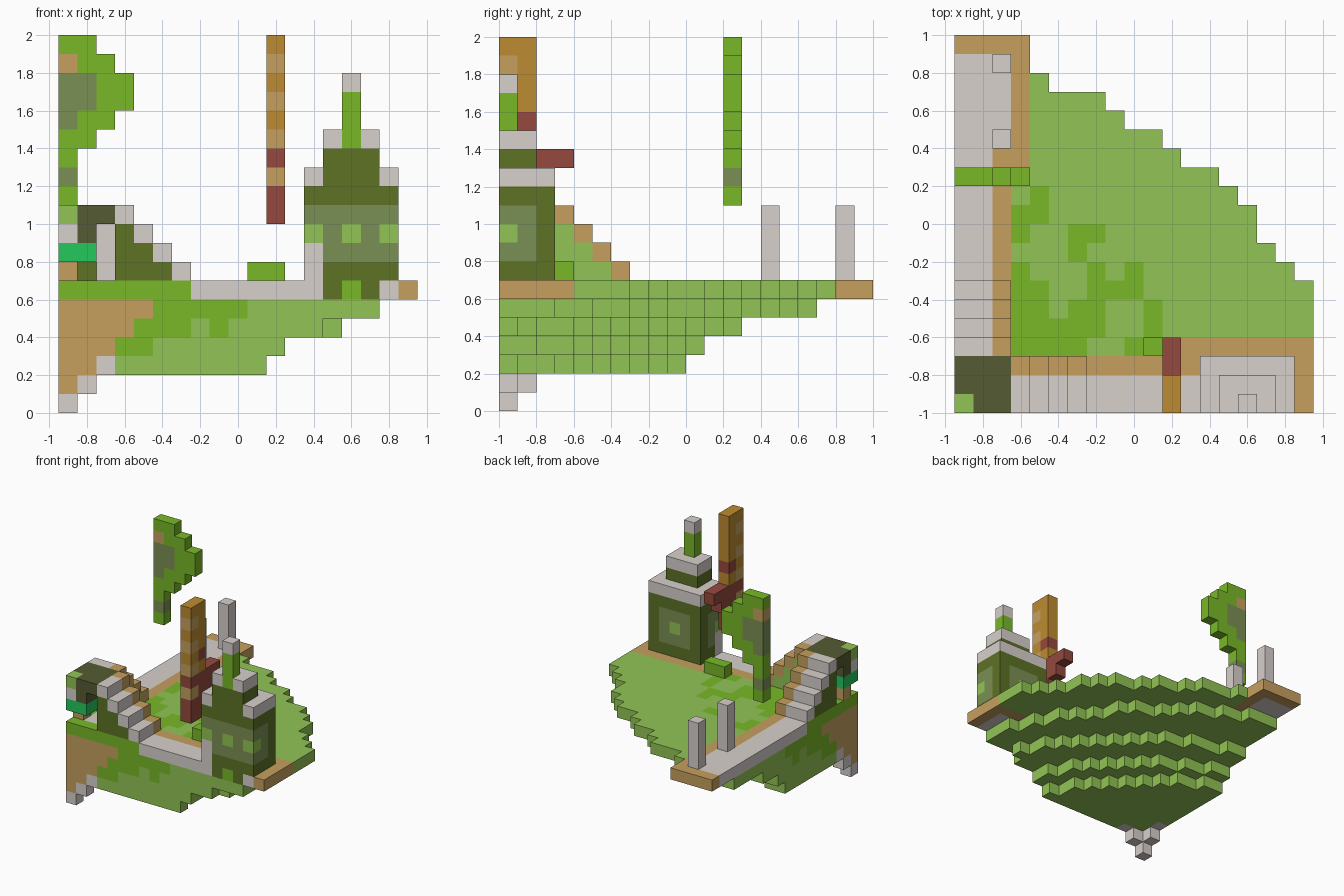
import bpy
import bmesh

if "Cube" in bpy.data.objects:
    bpy.data.objects.remove(bpy.data.objects["Cube"], do_unlink=True)

# ten flat colours: code letter -> name and display hex
PALETTE = {
    "l": ("light grass", "92C455"), "g": ("bright green", "78B927"),
    "t": ("tan trim", "C6A05F"), "s": ("pale stone", "D8D1CD"),
    "o": ("olive wall", "5D7225"), "d": ("dark olive", "545B33"),
    "m": ("moss", "7A9054"), "w": ("ochre wood", "BD8B31"),
    "r": ("brick red", "95493D"), "e": ("emerald", "24C85D"),
}


def linear(c):
    return c / 12.92 if c <= 0.04045 else ((c + 0.055) / 1.055) ** 2.4


mats = {}
for code, (label, hexa) in PALETTE.items():
    rgb = [linear(b / 255) for b in bytes.fromhex(hexa)]
    mat = bpy.data.materials.new(label)
    mat.use_nodes = True
    mat.diffuse_color = (*rgb, 1)
    bsdf = next(n for n in mat.node_tree.nodes if n.type == "BSDF_PRINCIPLED")
    bsdf.inputs["Base Color"].default_value = (*rgb, 1)
    mats[code] = mat

U = 0.1
cells = {}  # grid cell -> (part name, colour code)


def fill(part, xs, ys, zs, colour):
    """Fill a block of grid cells, ranges inclusive."""
    for i in range(xs[0], xs[1] + 1):
        for j in range(ys[0], ys[1] + 1):
            for k in range(zs[0], zs[1] + 1):
                cells[i, j, k] = (part, colour)


def put(part, i, j, k, colour):
    cells[i, j, k] = (part, colour)


# island: stepped underside, narrowing towards the corner
for k, a, b, p in [(5, 17, 17, 1.6), (4, 15, 13, 1.55), (3, 12, 11, 1.55), (2, 11, 10, 1.4)]:
    for i in range(a):
        for j in range(b):
            if ((i + 0.5) / a) ** p + ((j + 0.5) / b) ** p < 1:
                put("island", i, j, k, "l")
del cells[14, 0, 4]
top_rows = [19] * 7 + [18, 17, 16, 16, 15, 14, 12, 11, 9, 8, 5]
for j, width in enumerate(top_rows):
    fill("island", (0, width - 1), (j, j), (6, 6), "l")

# darker grass patches on the lawn, far row first
lawn = [".g", "gg", "g..gg", "...g", "g...g.g", "gg..ggg", "gg.gg..g", "ggggg..g", "gggg..g"]
for row, text in enumerate(lawn):
    for n, c in enumerate(text):
        if c == "g":
            put("island", 3 + n, 11 - row, 6, "g")

# stone path with tan edge, the same along both straight walls
for n in range(18):
    for w in range(3):
        c = "t" if w == 2 else "s"
        put("path", n, w, 6, c)
        put("path", w, n, 6, c)

# square landing at each end of the path
for n in range(12, 19):
    for w in range(4):
        edge = w == 3 or n == 18 or (n == 12 and w == 2)
        c = "t" if edge else "s"
        put("landing", n, w, 6, c)
        put("landing", w, n + 1, 6, c)

# soil and grass bands on the two straight walls
wall = ["ggggggg", "tttttggggg", "ttttggglgl", "tttgg", "tts"]
for row, text in enumerate(wall):
    for n, c in enumerate(text):
        put("island", n, 0, 6 - row, c)
        put("island", 0, n, 6 - row, c)
put("island_tip", 0, 0, 1, "t")
put("island_tip", 1, 0, 1, "s")
put("island_tip", 0, 1, 1, "s")
put("island_tip", 0, 0, 0, "s")

# two flights of steps climbing to the corner
for s in range(4):
    n = 6 - s
    for w in range(3):
        for k in range(7, 8 + s):
            if k == 7 + s:
                c = "t" if w == 2 else "s"
            else:
                c = "l" if w == 2 else "o"
            put("stairs", n, w, k, c)
            put("stairs", w, n, k, c)

# corner gatehouse: flat roof on an inner post, with a hanging lantern block
fill("gatehouse_roof", (0, 2), (0, 2), (10, 10), "d")
put("gatehouse_roof", 0, 0, 10, "l")
fill("lantern", (0, 1), (0, 1), (9, 9), "d")
put("lantern", 0, 0, 9, "s")
fill("lantern", (0, 1), (0, 1), (8, 8), "e")
put("lantern_post", 0, 1, 7, "t")
fill("gatehouse_post", (2, 2), (2, 2), (7, 9), "s")

# shrine tower
fill("tower", (13, 17), (0, 2), (7, 11), "o")
fill("tower", (13, 17), (0, 2), (12, 12), "s")
fill("tower", (14, 16), (0, 1), (12, 13), "o")
fill("tower", (14, 16), (0, 1), (14, 14), "s")
fill("tower", (14, 16), (0, 0), (6, 6), "o")
put("tower", 15, 0, 6, "g")
fill("tower", (14, 16), (2, 2), (8, 10), "m")
fill("tower", (13, 17), (0, 0), (8, 10), "m")
for i in (13, 17):
    fill("tower", (i, i), (0, 1), (8, 10), "m")
    put("tower", i, 0, 9, "l")
put("tower", 15, 2, 9, "l")
put("tower", 15, 0, 9, "l")
fill("tower", (13, 13), (0, 0), (7, 8), "s")
fill("spire", (15, 15), (0, 0), (14, 16), "g")
put("spire", 15, 0, 17, "s")

# hanging banded pillar with a hooked side arm
for n, c in enumerate("rrtrtwtwtw"):
    put("pillar", 11, 0, 10 + n, c)
for n, c in enumerate("rrrrwrwwww"):
    put("pillar", 11, 1, 10 + n, c)
fill("pillar_arm", (11, 11), (2, 3), (13, 13), "r")
put("pillar_arm", 11, 2, 12, "r")

# floating leaf panel, top row first
for row, text in enumerate(["gg", "tgg", "mmgg", "mmgg", "mgg", "gg", "g", "m", "g"]):
    for n, c in enumerate(text):
        put("leaf", n, 12, 19 - row, c)

# bush and the two standing stones
fill("bush", (10, 11), (3, 3), (7, 7), "g")
for name, j in (("near_standing_stone", 14), ("far_standing_stone", 18)):
    fill(name, (2, 2), (j, j), (7, 10), "s")


def build(part):
    """Make one mesh from the exposed faces of a part's cells."""
    bm = bmesh.new()
    verts = {}
    used = []
    for cell, (owner, c) in cells.items():
        if owner != part:
            continue
        if c not in used:
            used.append(c)
        for axis in range(3):
            for side in (0, 1):
                near = list(cell)
                near[axis] += 2 * side - 1
                if tuple(near) in cells:
                    continue
                loop = []
                for p, q in ((0, 0), (1, 0), (1, 1), (0, 1)):
                    v = list(cell)
                    v[axis] += side
                    v[(axis + 1) % 3] += p
                    v[(axis + 2) % 3] += q
                    v = tuple(v)
                    if v not in verts:
                        verts[v] = bm.verts.new((v[0] * U - 0.95, v[1] * U - 1, v[2] * U))
                    loop.append(verts[v])
                face = bm.faces.new(loop if side else loop[::-1])
                face.material_index = used.index(c)
    mesh = bpy.data.meshes.new(part)
    bm.to_mesh(mesh)
    bm.free()
    for c in used:
        mesh.materials.append(mats[c])
    bpy.context.collection.objects.link(bpy.data.objects.new(part, mesh))


for part in sorted({owner for owner, _ in cells.values()}):
    build(part)
